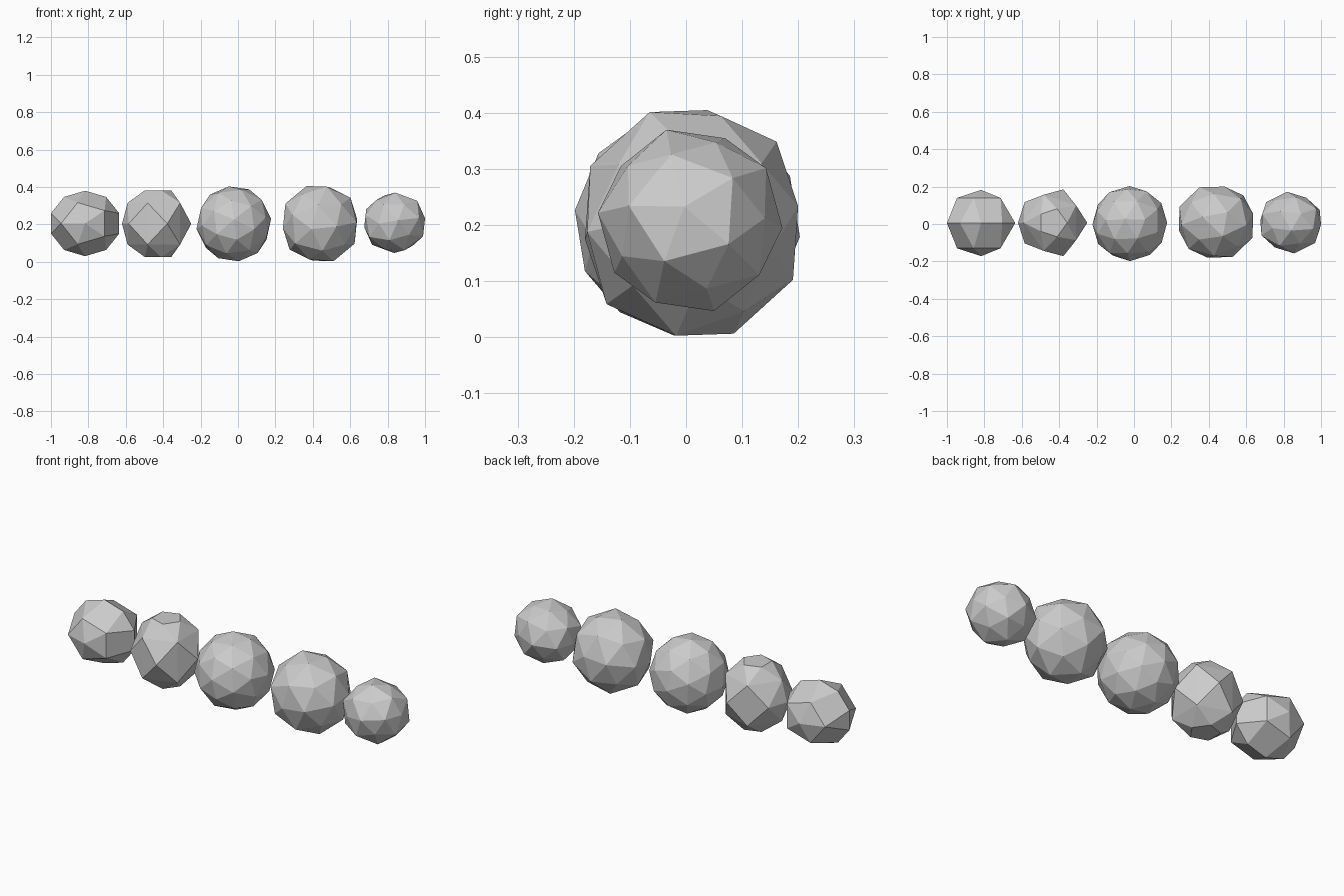
import bpy, bmesh
from math import radians, sin, cos
from mathutils import Vector, Euler

if "Cube" in bpy.data.objects:
    bpy.data.objects.remove(bpy.data.objects["Cube"])


def sphere_points(subdiv, cap=1.0):
    """Icosphere corners; the coarse one becomes twelve low five-sided caps."""
    bm = bmesh.new()
    bmesh.ops.create_icosphere(bm, subdivisions=subdiv, radius=1)
    pts = [v.co * cap for v in bm.verts]
    if subdiv == 1:
        pts += [f.calc_center_median().normalized() for f in bm.faces]
    bm.free()
    return pts


def ring_points(rings):
    """Corners stacked in rings: (radius, height, start angle, count)."""
    pts = []
    for r, z, phase, n in rings:
        for k in range(n):
            a = radians(phase + 360 / n * k)
            pts.append(Vector((r * cos(a), r * sin(a), z)))
    return pts


def faceted_ball(name, pts, rot, lo, hi):
    """Convex hull of turned points, fitted to the given box."""
    # spin about the ball's own axis first, then tilt
    spin, tilt, turn = (radians(a) for a in rot)
    m = (Euler((0, 0, turn)).to_matrix() @ Euler((0, tilt, 0)).to_matrix()
         @ Euler((0, 0, spin)).to_matrix())
    pts = [m @ p for p in pts]
    mn = [min(p[i] for p in pts) for i in range(3)]
    mx = [max(p[i] for p in pts) for i in range(3)]
    bm = bmesh.new()
    for p in pts:
        bm.verts.new([lo[i] + (p[i] - mn[i]) / (mx[i] - mn[i]) * (hi[i] - lo[i])
                      for i in range(3)])
    bmesh.ops.convex_hull(bm, input=bm.verts[:])
    bmesh.ops.recalc_face_normals(bm, faces=bm.faces[:])
    me = bpy.data.meshes.new(name)
    bm.to_mesh(me)
    bm.free()
    ob = bpy.data.objects.new(name, me)
    bpy.context.collection.objects.link(ob)


# Left end ball: ten-sided seen from the front, eight-sided from the top
end_rings = ((1, 0, 0, 10), (.67, .76, 18, 5), (.67, -.76, 18, 5),
             (0, 1, 0, 1), (0, -1, 0, 1))
# Left ball: five-sided seen from the top, with an extra corner on the left
left_rings = ((1, 0, 0, 5), (1, 0, 180, 1), (.84, .58, 36, 5),
              (.84, -.58, 36, 5), (.42, .93, 0, 5), (.42, -.93, 0, 5))

# Row of five faceted balls, left to right
faceted_ball("left_end_ball", ring_points(end_rings), (0, 90, 90),
             (-1.0, -.172, .03), (-.635, .182, .38))
faceted_ball("left_ball", ring_points(left_rings), (0, 0, 0),
             (-.62, -.172, .025), (-.25, .185, .382))
faceted_ball("middle_ball", sphere_points(2), (20, 25, 15),
             (-.222, -.198, .003), (.177, .203, .403))
faceted_ball("right_ball", sphere_points(1, .96), (10, 60, -50),
             (.24, -.18, .003), (.637, .2, .405))
faceted_ball("right_end_ball", sphere_points(1, .93), (15, 81, -4),
             (.675, -.157, .047), (1.0, .172, .37))
